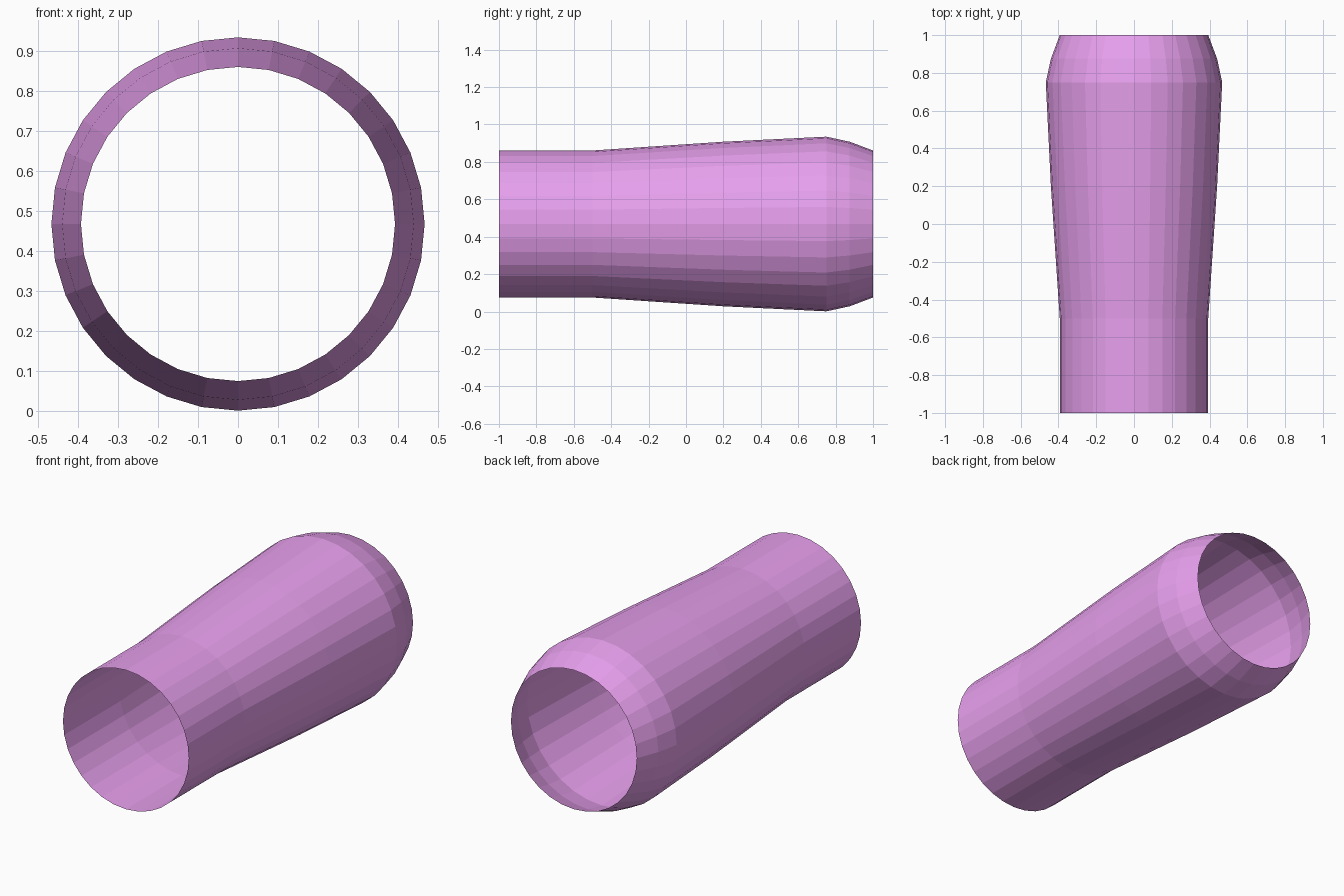
import bpy, bmesh, math

if "Cube" in bpy.data.objects:
    bpy.data.objects.remove(bpy.data.objects["Cube"])

SIDES = 32
CENTRE_Z = 0.468
# (y, radius) along the open tube
PROFILE = [(-1.0, 0.393), (-0.5, 0.393), (0.2, 0.440),
           (0.75, 0.467), (0.875, 0.440), (1.0, 0.393)]

# Thin-walled sleeve, open at both ends
bm = bmesh.new()
rings = []
for y, r in PROFILE:
    angles = [2 * math.pi * i / SIDES for i in range(SIDES)]
    rings.append([bm.verts.new((r * math.cos(a), y, CENTRE_Z + r * math.sin(a)))
                  for a in angles])
for a, b in zip(rings, rings[1:]):
    for i in range(SIDES):
        j = (i + 1) % SIDES
        bm.faces.new((a[i], b[i], b[j], a[j]))

mesh = bpy.data.meshes.new("sleeve")
bm.to_mesh(mesh)
bm.free()
sleeve = bpy.data.objects.new("sleeve", mesh)
bpy.context.collection.objects.link(sleeve)

# Magenta finish
mat = bpy.data.materials.new("magenta")
mat.diffuse_color = (0.8, 0.35, 0.85, 1)
mat.use_nodes = True
mat.node_tree.nodes["Principled BSDF"].inputs["Base Color"].default_value = mat.diffuse_color
mesh.materials.append(mat)
